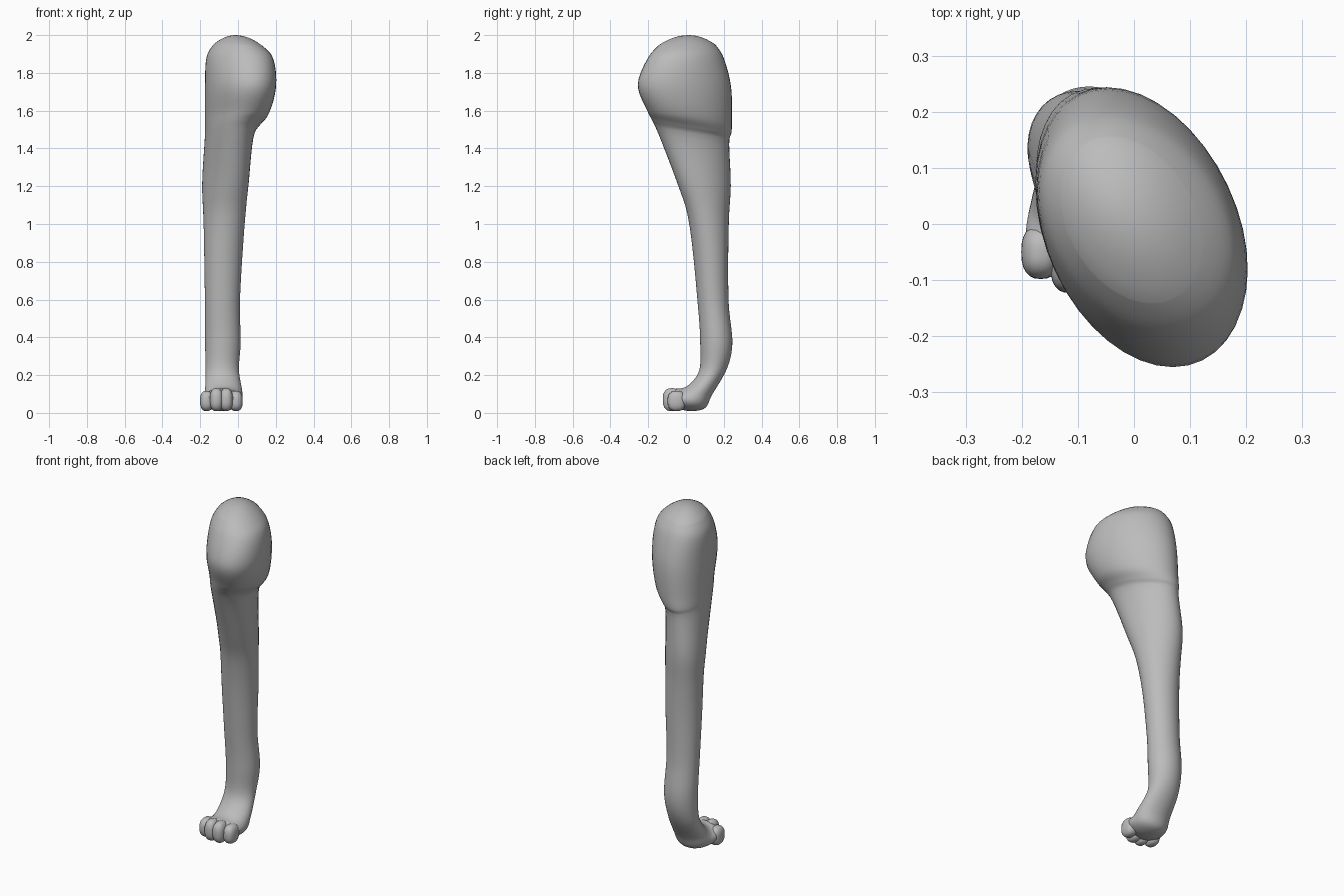
import bpy, bmesh, math

if "Cube" in bpy.data.objects:
    bpy.data.objects.remove(bpy.data.objects["Cube"])

fur = bpy.data.materials.new("grey fur")
fur.diffuse_color = (0.5, 0.5, 0.5, 1)
fur.use_nodes = True
fur.node_tree.nodes["Principled BSDF"].inputs["Base Color"].default_value = fur.diffuse_color

# Leg rings: x left, x right, front y, front z, back y, back z
RINGS = [
    (-.13, .12, -.14, 1.95, .155, 1.95),
    (-.165, .18, -.195, 1.89, .195, 1.89),
    (-.175, .202, -.255, 1.74, .238, 1.73),
    (-.175, .16, -.205, 1.60, .243, 1.54),
    (-.175, .115, -.18, 1.55, .24, 1.48),
    (-.175, .09, -.16, 1.51, .23, 1.45),
    (-.19, .055, -.04, 1.20, .237, 1.20),
    (-.183, .038, .01, 1.04, .227, 1.02),
    (-.175, .01, .062, .58, .226, .58),
    (-.174, .014, .075, .38, .245, .36),
    (-.172, .005, .07, .225, .215, .23),
    (-.175, .022, .01, .145, .135, .09),
    (-.183, .024, -.025, .13, .10, .025),
    (-.192, .02, -.055, .127, .02, .01),
    (-.165, -.015, -.095, .10, -.09, .035),
]
SIDES, STEPS = 40, 6


def spline(p0, p1, p2, p3, t):
    """Smooth curve between p1 and p2, with tangents scaled to uneven spacing."""
    d = [max(math.dist(a, b), 1e-4) ** .5 for a, b in ((p0, p1), (p1, p2), (p2, p3))]
    out = []
    for a, b, c, e in zip(p0, p1, p2, p3):
        m1 = (c - b) + d[1] * ((b - a) / d[0] - (c - a) / (d[0] + d[1]))
        m2 = (c - b) + d[1] * ((e - c) / d[2] - (e - b) / (d[1] + d[2]))
        out.append((2 * t**3 - 3 * t**2 + 1) * b + (t**3 - 2 * t**2 + t) * m1
                   + (3 * t**2 - 2 * t**3) * c + (t**3 - t**2) * m2)
    return out


def finish(bm, name):
    bmesh.ops.recalc_face_normals(bm, faces=bm.faces)
    mesh = bpy.data.meshes.new(name)
    bm.to_mesh(mesh)
    bm.free()
    mesh.materials.append(fur)
    for p in mesh.polygons:
        p.use_smooth = True
    bpy.context.collection.objects.link(bpy.data.objects.new(name, mesh))


# Shoulder, leg and paw as one smooth loft
rows = []
last = len(RINGS) - 1
for i in range(last):
    pts = [RINGS[min(max(i + k, 0), last)] for k in (-1, 0, 1, 2)]
    rows += [spline(*pts, s / STEPS) for s in range(STEPS)]
rows.append(RINGS[-1])

# Domed top of the shoulder: the first ring shrinks towards the tip
x0, x1, yf, _, yb, _ = RINGS[0]
cx, cy = -.015, .015
dome = []
for k in range(1, 6):
    f = k / 6
    z = 2 - .05 * f ** 2
    dome.append((cx + (x0 - cx) * f, cx + (x1 - cx) * f,
                 cy + (yf - cy) * f, z, cy + (yb - cy) * f, z))
rows = dome + rows

bm = bmesh.new()
loops = []
for x0, x1, yf, zf, yb, zb in rows:
    # The oval is skewed at the shoulder and straight at the shin
    s = min(max((zf - .8) / .5, 0), 1)
    skew = .3 * s * s * (3 - 2 * s)
    loop = []
    for k in range(SIDES):
        a = 2 * math.pi * k / SIDES
        u = (1 + math.sin(a)) / 2
        x = (x0 + x1) / 2 + (x1 - x0) / 2 * math.cos(a + skew)
        loop.append(bm.verts.new((x, yf + (yb - yf) * u, zf + (zb - zf) * u)))
    loops.append(loop)
for a, b in zip(loops, loops[1:]):
    for k in range(SIDES):
        n = (k + 1) % SIDES
        bm.faces.new((a[k], a[n], b[n], b[k]))
for loop, tip in ((loops[0], (cx, cy, 2)), (loops[-1], (-.09, -.098, .07))):
    v = bm.verts.new(tip)
    for k in range(SIDES):
        bm.faces.new((loop[k], loop[(k + 1) % SIDES], v))
finish(bm, "leg")

# Four toes, the outer pair set back and slightly lower
for i in range(4):
    side = i - 1.5
    outer = abs(side) > 1
    x, y, z = -.088 + .052 * side, -.05 if outer else -.075, .063 if outer else .07
    rx, ry, rz = .035, .048, .054 if outer else .061
    bm = bmesh.new()
    bmesh.ops.create_uvsphere(bm, u_segments=24, v_segments=16, radius=1)
    for v in bm.verts:
        # slightly boxy rounding
        c = [math.copysign(abs(q) ** .8, q) for q in v.co]
        v.co = (x + c[0] * rx, y + c[1] * ry, z + c[2] * rz)
    finish(bm, f"toe_{i + 1}")
